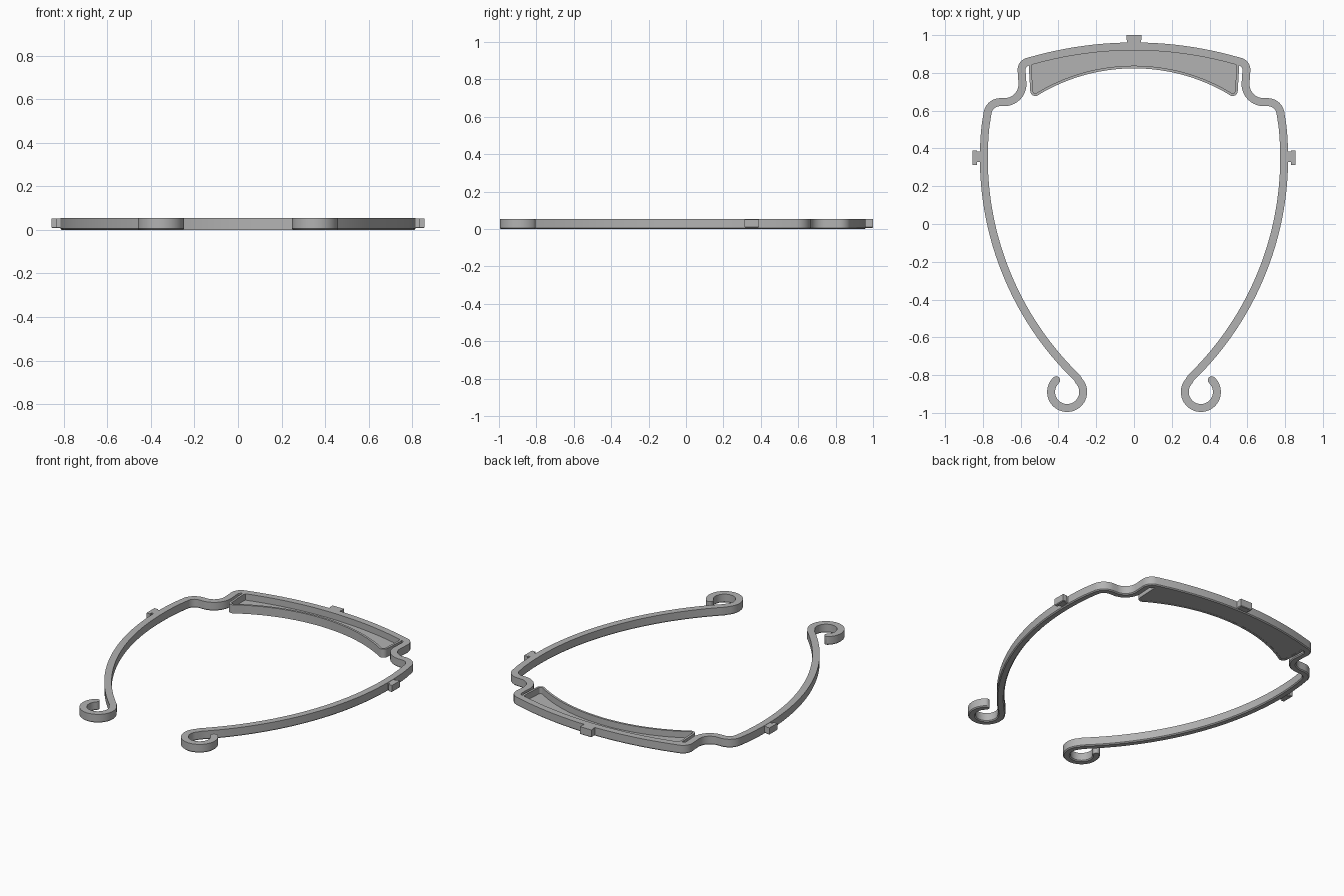
import bpy, bmesh
from math import sin, cos, radians, tan
from mathutils import Vector

if "Cube" in bpy.data.objects:
    bpy.data.objects.remove(bpy.data.objects["Cube"], do_unlink=True)

grey = bpy.data.materials.new("plain grey")
grey.use_nodes = True
GREY = (0.45, 0.45, 0.45, 1)
grey.diffuse_color = GREY
grey.node_tree.nodes["Principled BSDF"].inputs["Base Color"].default_value = GREY
HEIGHT, HALF = 0.054, 0.021


def arc(cx, cy, r, a0, a1, n):
    angles = [radians(a0 + (a1 - a0) * i / n) for i in range(n + 1)]
    return [Vector((cx + r * cos(a), cy + r * sin(a))) for a in angles]


def fillet(a, p, b, r, n=10):
    """Rounded corner at p between the directions to a and b."""
    a, p, b = Vector(a), Vector(p), Vector(b)
    u, v = (a - p).normalized(), (b - p).normalized()
    half = u.angle(v) / 2
    c = p + (u + v).normalized() * (r / sin(half))
    start, end = p + u * r / tan(half) - c, p + v * r / tan(half) - c
    turn = start.angle_signed(end)
    return [c + Vector((start.x * cos(t) + start.y * sin(t),
                        -start.x * sin(t) + start.y * cos(t)))
            for t in (turn * i / n for i in range(n + 1))]


def mirrored(half):
    return [Vector((-p.x, p.y)) for p in reversed(half[1:])] + half


def finish(name, bm):
    bmesh.ops.recalc_face_normals(bm, faces=bm.faces)
    mesh = bpy.data.meshes.new(name)
    bm.to_mesh(mesh)
    bm.free()
    mesh.materials.append(grey)
    obj = bpy.data.objects.new(name, mesh)
    bpy.context.collection.objects.link(obj)
    bpy.ops.object.select_all(action='DESELECT')
    obj.select_set(True)
    bpy.context.view_layer.objects.active = obj
    bpy.ops.object.shade_smooth_by_angle(angle=radians(30))
    return obj


def strip(name, path, half, z0, z1, chamfer=0.0, rounded=False):
    """Upright band of constant width that follows a flat path."""
    pts = [(p, half) for p in path]
    if rounded:
        for tip, before, end in ((path[0], path[1], 0), (path[-1], path[-2], 1)):
            d = (tip - before).normalized()
            cap = [(tip + d * half * sin(radians(a)), half * cos(radians(a)))
                   for a in (25, 50, 70, 85)]
            pts = pts + cap if end else cap[::-1] + pts
    bm = bmesh.new()
    rings = []
    for i, (p, w) in enumerate(pts):
        t = (pts[min(i + 1, len(pts) - 1)][0] - pts[max(i - 1, 0)][0]).normalized()
        n = Vector((-t.y, t.x))
        low = max(w - chamfer, w * 0.5)
        section = [(w, z1), (w, z0 + chamfer), (low, z0),
                   (-low, z0), (-w, z0 + chamfer), (-w, z1)]
        if not chamfer:
            section = [(w, z1), (w, z0), (-w, z0), (-w, z1)]
        rings.append([bm.verts.new((*(p + n * s), z)) for s, z in section])
    for a, b in zip(rings, rings[1:]):
        for k in range(len(a)):
            m = (k + 1) % len(a)
            bm.faces.new((a[k], a[m], b[m], b[k]))
    bm.faces.new(rings[0])
    bm.faces.new(rings[-1])
    return finish(name, bm)


def plate(name, outline, z0, z1, bevel=0.0):
    """Flat outline extruded upward, with an optional chamfer underneath."""
    bm = bmesh.new()
    base = bm.faces.new([bm.verts.new((*p, z0)) for p in outline])
    top = bmesh.ops.extrude_face_region(bm, geom=[base])["geom"]
    bmesh.ops.translate(bm, vec=(0, 0, z1 - z0),
                        verts=[v for v in top if isinstance(v, bmesh.types.BMVert)])
    if bevel:
        edges = [e for e in bm.edges if all(v.co.z < z0 + 0.001 for v in e.verts)]
        bmesh.ops.bevel(bm, geom=edges, offset=bevel, segments=1, affect='EDGES')
    return finish(name, bm)


# Head band: brow arc, stepped temple, long side arm and curled hook
brow = arc(0, 0.94 - 1.98, 1.98, 90, 74.4, 16)
temple = (fillet(brow[-1], (0.597, 0.85), (0.592, 0.75), 0.045)
          + fillet((0.592, 0.8), (0.588, 0.647), (0.7, 0.645), 0.095)
          + fillet((0.65, 0.647), (0.772, 0.643), (0.782, 0.5), 0.068))
arm = arc(0.795 - 1.62, 0.35, 1.62, 6, -46, 40)
hook = arc(0.354, -0.889, 0.085, 136, 407, 36)
strip("head_band", mirrored(brow + temple + arm + hook), HALF, 0, HEIGHT,
      chamfer=0.006, rounded=True)

# Tray behind the brow: thin rim around a low floor
rim_half = (arc(0, 0.831 - 0.99, 0.99, 90, 60.5, 20)
            + fillet((0.487, 0.703), (0.54, 0.67), (0.55, 0.82), 0.02)
            + [Vector((0.549, 0.82)), Vector((0.545, 0.862))])
rim = mirrored(rim_half)
strip("tray_rim", rim, 0.007, 0, HEIGHT)
plate("tray_floor", rim + mirrored(brow)[::-1], 0.001, 0.014)

# Mounting tabs: one at the brow, one T-shaped on each side
plate("brow_tab", [(-0.037, 0.945), (0.037, 0.945), (0.037, 0.975), (0.04, 0.975),
                   (0.04, 1.0), (-0.04, 1.0), (-0.04, 0.975), (-0.037, 0.975)],
      0.006, HEIGHT, 0.004)
side = [(0.8, 0.328), (0.832, 0.328), (0.832, 0.312), (0.856, 0.312),
        (0.856, 0.39), (0.832, 0.39), (0.832, 0.384), (0.8, 0.384)]
for label, s in (("left", 1), ("right", -1)):
    plate(label + "_side_tab", [(s * x, y) for x, y in side], 0.008, HEIGHT - 0.002, 0.004)
